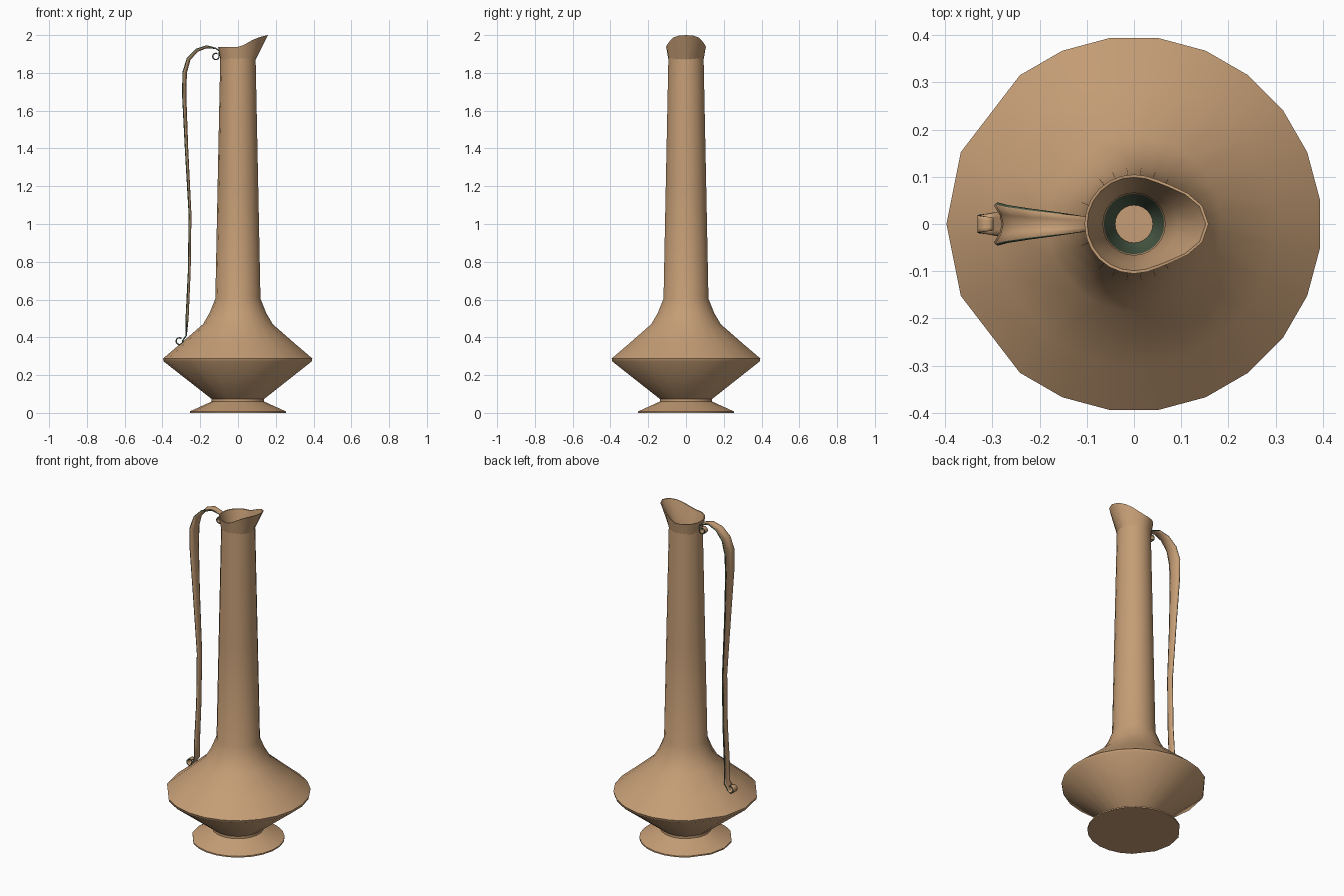
import bpy, bmesh, math
from mathutils import Vector

if "Cube" in bpy.data.objects:
    bpy.data.objects.remove(bpy.data.objects["Cube"])


def material(name, rgb):
    m = bpy.data.materials.new(name)
    m.diffuse_color = (*rgb, 1)
    m.use_nodes = True
    m.node_tree.nodes["Principled BSDF"].inputs["Base Color"].default_value = m.diffuse_color
    return m


TAN = material("warm tan clay", (0.56, 0.34, 0.18))
GREEN = material("dark green recess", (0.07, 0.11, 0.065))


def finish(bm, name, angle=40):
    bmesh.ops.recalc_face_normals(bm, faces=bm.faces)
    me = bpy.data.meshes.new(name)
    bm.to_mesh(me)
    bm.free()
    ob = bpy.data.objects.new(name, me)
    bpy.context.collection.objects.link(ob)
    me.materials.append(TAN)
    me.materials.append(GREEN)
    bpy.ops.object.select_all(action='DESELECT')
    ob.select_set(True)
    bpy.context.view_layer.objects.active = ob
    bpy.ops.object.shade_smooth_by_angle(angle=math.radians(angle))
    return ob


def bridge(bm, rings, closed=True, green=()):
    for i, (a, b) in enumerate(zip(rings, rings[1:])):
        n = len(a)
        for j in range(n if closed else n - 1):
            k = (j + 1) % n
            f = bm.faces.new((a[j], a[k], b[k], b[j]))
            f.material_index = 1 if i in green else 0


# Body: foot, belly and neck, coarser around the handle side
half = [7.5 + 15 * i for i in range(9)] + [157.5]
degrees = half + [180] + [360 - d for d in reversed(half)]
profile = [(0.255, 0), (0.255, 0.008), (0.14, 0.06), (0.14, 0.074),
           (0.393, 0.272), (0.397, 0.288), (0.30, 0.37), (0.185, 0.47),
           (0.15, 0.53), (0.12, 0.605), (0.108, 1.2), (0.094, 1.88)]
bm = bmesh.new()
rings = [[bm.verts.new((r * math.cos(math.radians(d)), r * math.sin(math.radians(d)), z))
          for d in degrees] for r, z in profile]
bridge(bm, rings)
bm.faces.new(rings[0])
finish(bm, "body")

# Pouring lip with pulled spout, and the throat inside the neck
lip = [(0.093, 1.87, 0), (0.105, 1.938, 1), (0.099, 1.937, 1), (0.085, 1.885, 0.15),
       (0.066, 1.80, 0), (0.064, 0.62, 0), (0.040, 0.55, 0)]
bm = bmesh.new()
rings = []
for r, z, pull in lip:
    ring = []
    for i in range(24):
        a = math.tau * i / 24
        u = max(0.0, math.cos(a))
        rr = r + 0.053 * pull * u ** 5
        ring.append(bm.verts.new((rr * math.cos(a), rr * math.sin(a),
                                  z + 0.062 * pull * u ** 1.5)))
    rings.append(ring)
bridge(bm, rings, green=(5,))
bm.faces.new(rings[-1])
finish(bm, "spout_lip", 50)


# Handle: channelled strap, curled at both ends (x, z, half width)
def curl(cx, cz, r, start, end, w0, w1, n=10):
    out = []
    for i in range(n + 1):
        t = i / n
        a = math.radians(start + (end - start) * t)
        out.append((cx + r * math.cos(a), cz + r * math.sin(a), w0 + (w1 - w0) * t))
    return out


path = curl(-0.117, 1.887, 0.017, -300, 20, 0.012, 0.014)
path += [(-0.098, 1.915, 0.015), (-0.118, 1.930, 0.018), (-0.165, 1.934, 0.024),
         (-0.215, 1.915, 0.031), (-0.255, 1.87, 0.038), (-0.274, 1.80, 0.044),
         (-0.277, 1.68, 0.040), (-0.267, 1.40, 0.029), (-0.250, 1.05, 0.021),
         (-0.254, 0.75, 0.021), (-0.265, 0.50, 0.024)]
path += [(-0.274, 0.41, 0.025)]
path += curl(-0.310, 0.380, 0.018, 10, -310, 0.025, 0.014)

bm = bmesh.new()
rings = []
first, last = 11, len(path) - 12
for i, (x, z, w) in enumerate(path):
    p, q = path[max(i - 1, 0)], path[min(i + 1, len(path) - 1)]
    t = Vector((q[0] - p[0], 0, q[1] - p[1])).normalized()
    out = Vector((t.z, 0, -t.x))          # away from the neck
    depth = 0.4 * w if first + 2 <= i <= last - 1 else 0
    ring = []
    for s in (-1, -0.5, 0, 0.5, 1):
        pos = Vector((x, s * w, z)) + out * depth * s * s
        ring.append(bm.verts.new(pos))
    rings.append(ring)
bridge(bm, rings, closed=False)
handle = finish(bm, "handle", 50)
solid = handle.modifiers.new("thickness", 'SOLIDIFY')
solid.thickness = 0.007
solid.offset = 0
solid.material_offset_rim = 1
